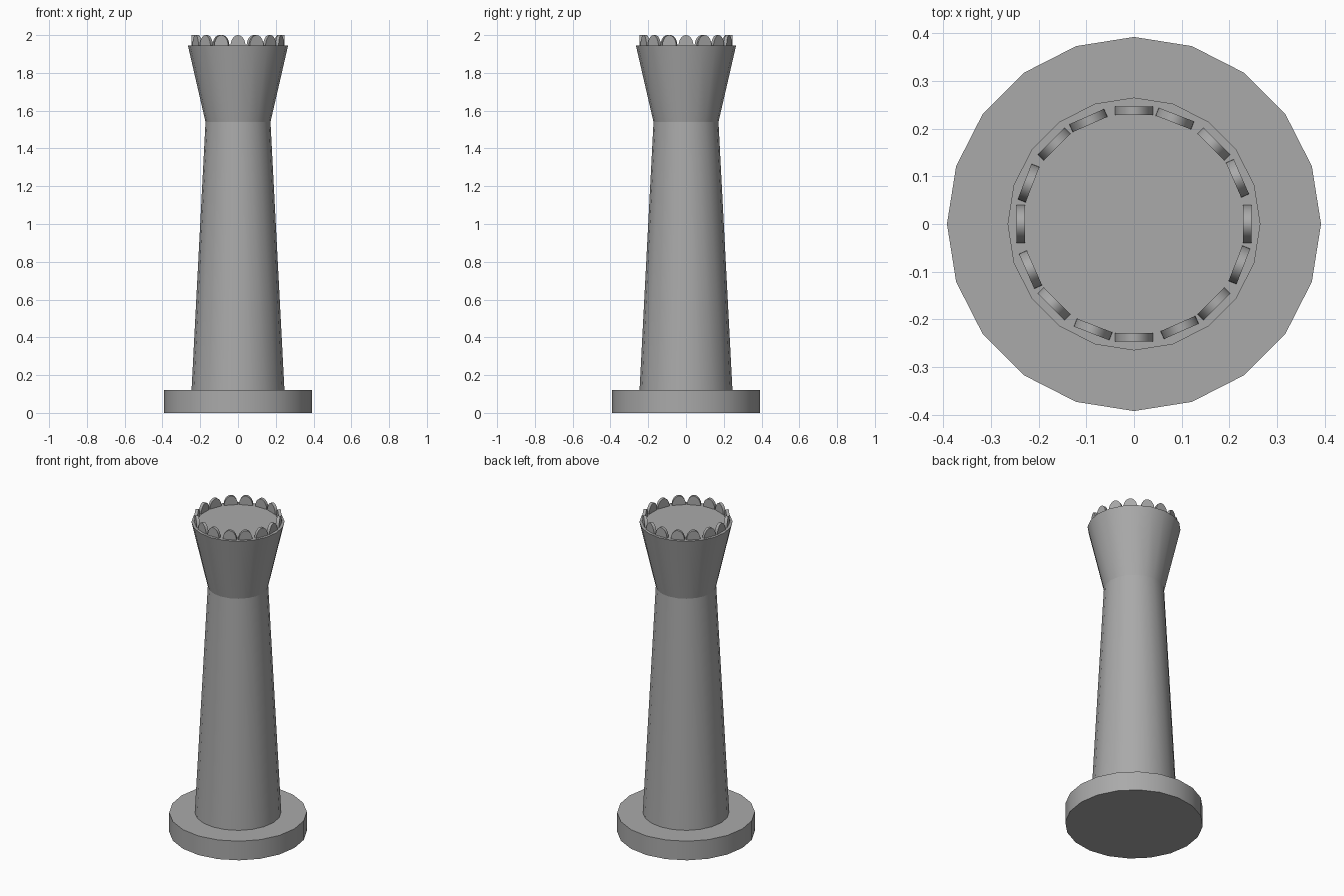
import bpy
from math import cos, sin, pi, radians

if "Cube" in bpy.data.objects:
    bpy.data.objects.remove(bpy.data.objects["Cube"], do_unlink=True)

stone = bpy.data.materials.new("grey stone")
stone.use_nodes = True
GREY = (0.4, 0.4, 0.4, 1)
stone.diffuse_color = GREY
stone.node_tree.nodes["Principled BSDF"].inputs["Base Color"].default_value = GREY


def finish(name):
    obj = bpy.context.object
    obj.name = name
    obj.data.materials.append(stone)
    bpy.ops.object.shade_smooth_by_angle(angle=radians(30))
    return obj


def tier(name, r_low, r_high, z_low, z_high):
    bpy.ops.mesh.primitive_cone_add(
        vertices=20, radius1=r_low, radius2=r_high, depth=z_high - z_low,
        location=(0, 0, (z_low + z_high) / 2))
    return finish(name)


# Stacked round tiers
tier("base", 0.392, 0.392, 0, 0.12)
tier("shaft", 0.246, 0.172, 0.12, 1.54)
tier("flared_head", 0.172, 0.265, 1.54, 1.944)

# Ring of upright oval battlements, half sunk into the head
for i in range(16):
    angle = i * pi / 8 + radians(1.3) * (i % 2)
    bpy.ops.mesh.primitive_cylinder_add(
        vertices=32, radius=1, depth=0.018,
        location=(0.237 * cos(angle), 0.237 * sin(angle), 1.94),
        rotation=(0, pi / 2, angle))
    bpy.context.object.scale = (0.06, 0.04, 1)
    finish(f"battlement_{i + 1}")
